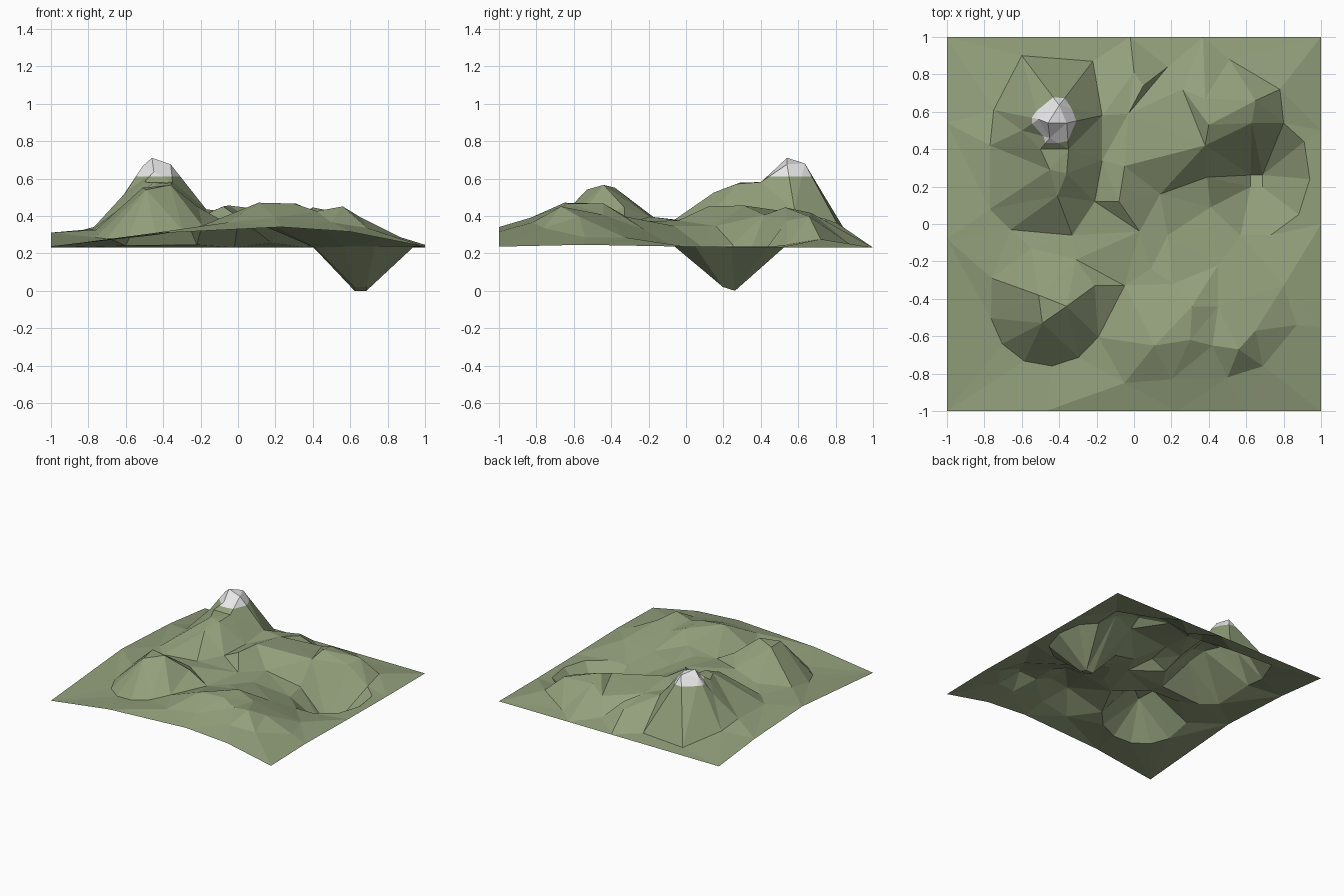
import bpy, bmesh, math
from mathutils import Vector
from mathutils.geometry import delaunay_2d_cdt

if "Cube" in bpy.data.objects:
    bpy.data.objects.remove(bpy.data.objects["Cube"])

SNOW_LINE = 0.615
points = []          # survey points (x, y, z) that the land is stretched over
creases = []         # pairs of point indices kept as sharp ridge or valley edges


def spots(*pts):
    points.extend(pts)


def ridge(*pts):
    """Chain of points whose joining edges are kept in the triangulation."""
    first = len(points)
    points.extend(pts)
    creases.extend((i, i + 1) for i in range(first, len(points) - 1))


def arc(cx, cy, r, n, z, tilt_x=0.0, tilt_y=0.0, start=0.0, sweep=360.0):
    """Foot of a hill or floor of a pit, as part of a tilted polygon."""
    chain = []
    for i in range(n + 1):
        a = math.radians(start + sweep * i / n)
        c, s = math.cos(a), math.sin(a)
        chain.append((cx + r * c, cy + r * s, z + tilt_x * c + tilt_y * s))
    ridge(*chain)


# border: gently bulging front and left, nearly flat right and back
spots((-1, -1, .24), (-.47, -1, .31), (.23, -1, .345), (.6, -1, .32), (1, -1, .24))
spots((-1, -.08, .315), (-1, .54, .285))
spots((1, -.55, .25), (1, 0, .24), (1, .5, .235))
spots((-1, 1, .235), (-.35, 1, .235), (-.02, 1, .235), (.37, 1, .235), (1, 1, .235))

# snowy mountain: summit, shoulder and foot
ridge((-.40, .635, .685), (-.46, .54, .715), (-.36, .54, .68))
spots((-.51, .56, .67), (-.45, .46, .64))
ridge((-.60, .50, .53), (-.50, .40, .585), (-.35, .40, .585))
spots((-.45, .29, .583), (-.36, .27, .575), (-.41, .15, .53))
ridge((-.75, .61, .31), (-.60, .90, .245), (-.22, .87, .25))
spots((-.77, .42, .345), (-.17, .58, .44))
ridge((-.77, .08, .335), (-.66, -.03, .34), (-.33, -.06, .385), (-.21, .12, .395),
      (-.17, .34, .415))

# front left hill
ridge((-.49, -.53, .545), (-.51, -.38, .555), (-.36, -.44, .57), (-.21, -.33, .45),
      (-.05, -.33, .36))
arc(-.46, -.45, .31, 5, .335, .04, .035, start=190, sweep=140)
ridge((-.76, -.29, .33), (-.55, -.13, .365), (-.31, -.19, .40))

# middle ridge and the saddle south of it
ridge((-.08, .12, .455), (-.05, .31, .46), (.38, .42, .41), (.40, .53, .45),
      (.65, .66, .40))
ridge((-.08, .12, .455), (.03, -.04, .38), (.09, -.24, .375))
spots((.18, -.06, .35), (.14, .16, .35), (.45, -.22, .33))

# back hills and the gullies between them
ridge((-.03, .59, .42), (.18, .84, .26), (0, .81, .365), (-.02, 1, .235))
ridge((.37, 1, .235), (.38, .67, .42), (.51, .88, .25), (.37, 1, .235))
spots((.26, .72, .37), (.05, .74, .39), (.78, .72, .28))

# front hills
ridge((.21, -.32, .40), (.31, -.44, .47), (.45, -.44, .41))
spots((.11, -.65, .475), (.30, -.62, .47), (-.05, -.85, .37), (.20, -.83, .395))
ridge((.42, -.65, .43), (.56, -.67, .455), (.65, -.57, .40))
ridge((.50, -.82, .37), (.69, -.76, .34), (.87, -.54, .29), (.80, -.33, .29))

# pit: rim climbing to the back wall, then the small floor
ridge((.39, .25, .25), (.41, .09, .235), (.57, -.06, .24), (.73, -.06, .24),
      (.88, .05, .24), (.94, .24, .24), (.91, .44, .24), (.80, .54, .25),
      (.63, .54, .38), (.40, .53, .45))
arc(.655, .23, .045, 4, .014, 0, -.014, start=45)

# stretch the land over the points
co, _, faces, origin, _, _ = delaunay_2d_cdt(
    [Vector(p[:2]) for p in points], creases, [], 0, 1e-4)


def height(i):
    if origin[i]:
        return points[origin[i][0]][2]
    near = sorted(points, key=lambda p: (co[i] - Vector(p[:2])).length)[:2]
    return (near[0][2] + near[1][2]) / 2      # crossing of two creases


bm = bmesh.new()
verts = [bm.verts.new((c.x, c.y, height(i))) for i, c in enumerate(co)]
for f in faces:
    bm.faces.new([verts[i] for i in f])
bmesh.ops.recalc_face_normals(bm, faces=bm.faces)
if sum(f.normal.z for f in bm.faces) < 0:
    bmesh.ops.reverse_faces(bm, faces=bm.faces)

# cut the snow line and colour the summit above it
bmesh.ops.bisect_plane(bm, geom=bm.verts[:] + bm.edges[:] + bm.faces[:],
                       plane_co=(0, 0, SNOW_LINE), plane_no=(0, 0, 1))
for f in bm.faces:
    f.material_index = int(f.calc_center_median().z > SNOW_LINE)

low = min(v.co.z for v in bm.verts)
bmesh.ops.translate(bm, vec=(0, 0, -low), verts=bm.verts)

mesh = bpy.data.meshes.new("terrain")
bm.to_mesh(mesh)
bm.free()
for name, rgb in (("grass green", (.29, .35, .20)), ("snow white", (.83, .83, .83))):
    mat = bpy.data.materials.new(name)
    mat.diffuse_color = (*rgb, 1)
    mat.use_nodes = True
    mat.node_tree.nodes["Principled BSDF"].inputs["Base Color"].default_value = mat.diffuse_color
    mesh.materials.append(mat)
bpy.context.collection.objects.link(bpy.data.objects.new("terrain", mesh))
